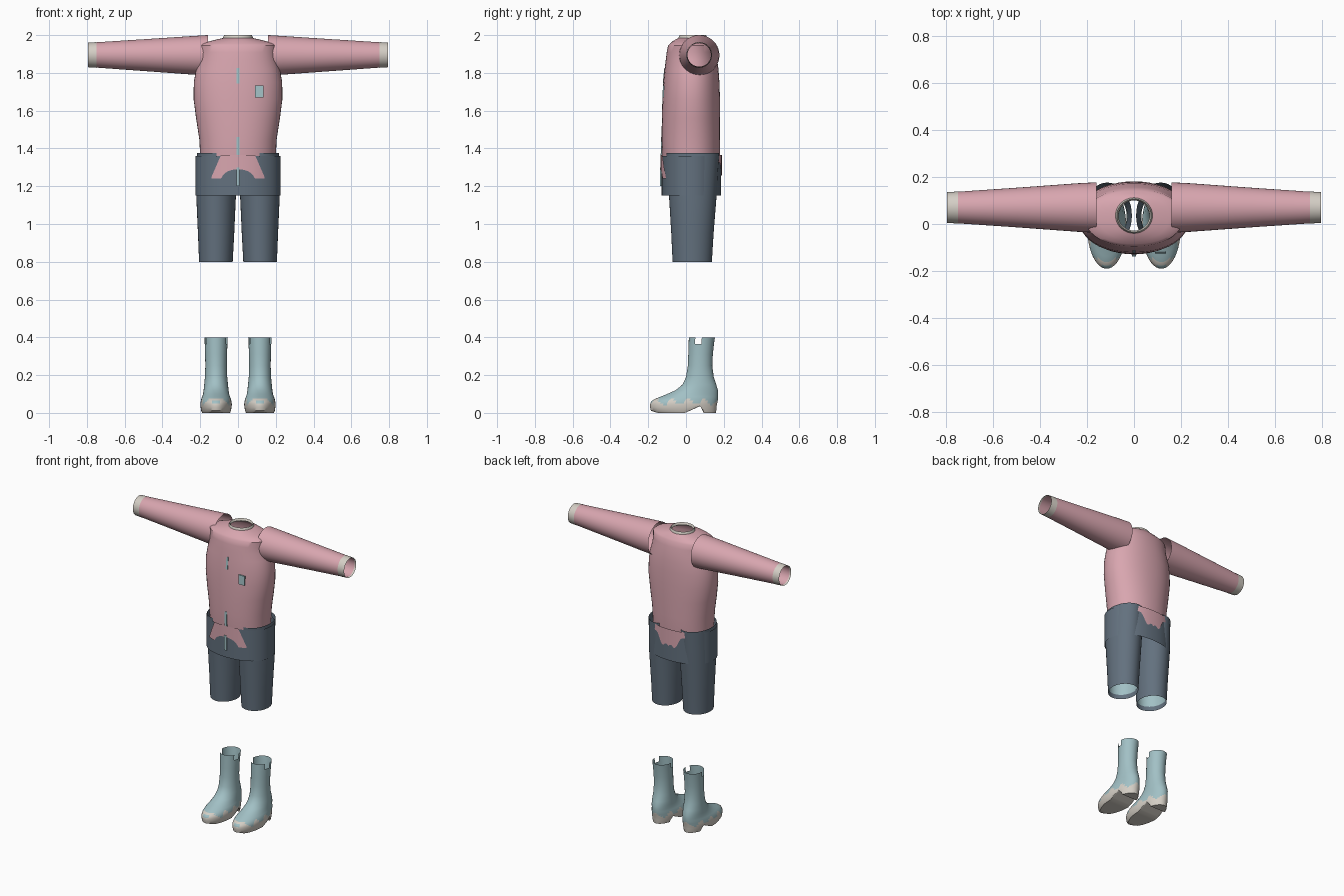
import bpy, bmesh, math

if "Cube" in bpy.data.objects:
    bpy.data.objects.remove(bpy.data.objects["Cube"])


def material(name, rgb):
    m = bpy.data.materials.new(name)
    m.diffuse_color = (*rgb, 1)
    m.use_nodes = True
    m.node_tree.nodes["Principled BSDF"].inputs["Base Color"].default_value = m.diffuse_color
    return m


PINK = material("pink_cloth", (0.69, 0.38, 0.43))
NAVY = material("slate_cloth", (0.125, 0.165, 0.21))
TEAL = material("pale_teal", (0.36, 0.53, 0.56))
BEIGE = material("warm_grey", (0.66, 0.62, 0.56))


def finish(bm, name, mats, angle=40):
    me = bpy.data.meshes.new(name)
    bm.to_mesh(me)
    bm.free()
    ob = bpy.data.objects.new(name, me)
    bpy.context.collection.objects.link(ob)
    for m in mats:
        me.materials.append(m)
    bpy.ops.object.select_all(action='DESELECT')
    ob.select_set(True)
    bpy.context.view_layer.objects.active = ob
    bpy.ops.object.shade_smooth_by_angle(angle=math.radians(angle))
    return ob


def oval(cx, cy, rx, ry, n, power=2.0):
    """Points of a superellipse; index 0 lies at +y."""
    pts = []
    for i in range(n):
        a = 2 * math.pi * i / n
        s, c = math.sin(a), math.cos(a)
        e = 2 / power
        pts.append((cx - math.copysign(abs(s) ** e, s) * rx,
                    cy + math.copysign(abs(c) ** e, c) * ry))
    return pts


def loft(rings, n=40, power=2.0, place=lambda x, y, z: (x, y, z)):
    """Open skin through rings of (z, cx, cy, rx, ry), listed from low to high."""
    bm = bmesh.new()
    rows = [[bm.verts.new(place(x, y, z)) for x, y in oval(cx, cy, rx, ry, n, power)]
            for z, cx, cy, rx, ry in rings]
    for a, b in zip(rows, rows[1:]):
        for i in range(n):
            j = (i + 1) % n
            bm.faces.new((a[i], a[j], b[j], b[i]))
    return bm, rows


# Shirt body: z, half width, front y, back y
BODY = [(1.24, 0.19, -0.118, 0.172), (1.36, 0.2, -0.127, 0.18), (1.45, 0.205, -0.129, 0.181),
        (1.56, 0.222, -0.128, 0.181), (1.66, 0.235, -0.125, 0.18), (1.75, 0.234, -0.12, 0.177),
        (1.82, 0.222, -0.113, 0.172), (1.87, 0.208, -0.107, 0.165), (1.91, 0.205, -0.102, 0.157),
        (1.945, 0.208, -0.095, 0.148), (1.955, 0.195, -0.085, 0.14), (1.968, 0.15, -0.07, 0.13),
        (1.98, 0.1, -0.05, 0.118), (1.985, 0.076, -0.038, 0.11)]
bm, _ = loft([(z, 0, (f + b) / 2, w, (b - f) / 2) for z, w, f, b in BODY], 48, 2.15)
finish(bm, "shirt_body", [PINK])

# Collar band
bm, _ = loft([(1.975, 0, 0.036, 0.08, 0.077), (1.99, 0, 0.036, 0.078, 0.075),
              (2.0, 0, 0.036, 0.073, 0.07), (1.985, 0, 0.036, 0.066, 0.064)])
finish(bm, "collar", [BEIGE], 60)

# Sleeves and cuffs run sideways
for s, side in ((-1, "right"), (1, "left")):
    def sideways(x, y, z):
        return (s * z, y, x)
    bm, _ = loft([(0.16, 1.893, 0.07, 0.107, 0.107), (0.24, 1.893, 0.07, 0.102, 0.103),
                  (0.5, 1.894, 0.07, 0.084, 0.084), (0.75, 1.895, 0.07, 0.067, 0.067)],
                 place=sideways)
    if s < 0:
        bmesh.ops.reverse_faces(bm, faces=bm.faces)
    bmesh.ops.reverse_faces(bm, faces=bm.faces)
    finish(bm, side + "_sleeve", [PINK])
    bm, _ = loft([(0.748, 1.895, 0.07, 0.068, 0.068), (0.795, 1.895, 0.07, 0.065, 0.065)],
                 place=sideways)
    if s > 0:
        bmesh.ops.reverse_faces(bm, faces=bm.faces)
    finish(bm, side + "_cuff", [BEIGE])
    # Pink lining so the sleeve opening reads as cloth
    bm, _ = loft([(0.7, 1.895, 0.07, 0.066, 0.066), (0.785, 1.895, 0.07, 0.062, 0.062)],
                 place=sideways)
    finish(bm, side + "_sleeve_lining", [PINK])

# Trouser hip band
HIP_RX, HIP_RY, HIP_Y, HIP_P = 0.225, 0.157, 0.028, 2.2
bm, _ = loft([(1.15, 0, HIP_Y, HIP_RX, HIP_RY), (1.25, 0, HIP_Y, HIP_RX, HIP_RY),
              (1.36, 0, HIP_Y, HIP_RX, HIP_RY)], 48, HIP_P)
finish(bm, "hip_band", [NAVY])

# Trouser legs with a pale inner lining
for s, side in ((-1, "right"), (1, "left")):
    bm, _ = loft([(0.8, s * 0.117, 0.033, 0.089, 0.104), (0.95, s * 0.116, 0.034, 0.096, 0.112),
                  (1.15, s * 0.116, 0.036, 0.105, 0.126), (1.375, s * 0.113, 0.036, 0.104, 0.14)])
    finish(bm, side + "_trouser_leg", [NAVY])
    bm, _ = loft([(0.83, s * 0.117, 0.033, 0.086, 0.101), (0.93, s * 0.116, 0.034, 0.09, 0.106)])
    finish(bm, side + "_leg_lining", [TEAL])


def hip_y(x, grow, direction):
    """Surface of the hip band, pushed outwards by grow."""
    t = min(1, abs(x) / (HIP_RX + grow))
    return HIP_Y + direction * (HIP_RY + grow) * (1 - t ** HIP_P) ** (1 / HIP_P)


def shirt_tail(name, width, direction, top, bottom):
    bm = bmesh.new()
    n, m, rows = 28, 4, []
    for i in range(n + 1):
        x = -width + 2 * width * i / n
        lo, hi = bottom(abs(x)), top(abs(x))
        rows.append([bm.verts.new((x, hip_y(x, 0.005, direction), lo + (hi - lo) * k / m))
                     for k in range(m + 1)])
    for a, b in zip(rows, rows[1:]):
        for k in range(m):
            f = (a[k], b[k], b[k + 1], a[k + 1])
            bm.faces.new(f if direction < 0 else f[::-1])
    finish(bm, name, [PINK])


# Shirt tails hanging over the hip band
shirt_tail("front_shirt_tail", 0.14, -1,
           lambda x: 1.365 - max(0, x - 0.09) * 2.3,
           lambda x: 1.24 if x > 0.085 else 1.24 + 0.05 * math.sqrt(1 - (x / 0.085) ** 2))
shirt_tail("back_shirt_tail", 0.13, 1, lambda x: 1.365,
           lambda x: 1.25 + max(0, x - 0.04) * 1.15 + 0.012 * math.sin(x * 90))


def plate(name, x0, x1, z0, z1, y0, y1, mat):
    """Thin front plate whose face is at y0 (bottom) and y1 (top)."""
    bm = bmesh.new()
    bmesh.ops.create_cube(bm, size=1)
    for v in bm.verts:
        up = v.co.z > 0
        y = (y1 if up else y0) + (0.008 if v.co.y > 0 else 0)
        v.co = (x1 if v.co.x > 0 else x0, y, z1 if up else z0)
    finish(bm, name, [mat])


# Zip pieces and chest patch
plate("upper_zip", -0.007, 0.007, 1.745, 1.825, -0.123, -0.115, TEAL)
plate("middle_zip", -0.008, 0.008, 1.355, 1.46, -0.134, -0.132, TEAL)
plate("lower_zip", -0.009, 0.009, 1.2, 1.3, -0.138, -0.138, TEAL)
plate("chest_patch", 0.09, 0.135, 1.67, 1.732, -0.125, -0.122, TEAL)

# Boot slices: z, front y, back y, half width
BOOT = [(0.0, -0.17, 0.158, 0.074), (0.012, -0.186, 0.16, 0.079), (0.03, -0.19, 0.162, 0.082),
        (0.04, -0.19, 0.163, 0.083), (0.05, -0.189, 0.165, 0.083), (0.058, -0.185, 0.166, 0.082),
        (0.066, -0.177, 0.168, 0.08), (0.075, -0.162, 0.169, 0.078), (0.085, -0.137, 0.17, 0.074),
        (0.1, -0.1, 0.17, 0.069), (0.12, -0.055, 0.169, 0.066), (0.15, -0.018, 0.16, 0.063),
        (0.19, 0.0, 0.147, 0.059), (0.25, 0.01, 0.139, 0.057), (0.31, 0.012, 0.142, 0.058),
        (0.365, 0.014, 0.148, 0.06), (0.4, 0.015, 0.153, 0.062)]


def arch(y):
    """Underside height: toe spring, raised instep, then the heel block."""
    if y < -0.15:
        return (-0.15 - y) * 0.3
    return max(0, y + 0.005) * 0.45 if y < 0.09 else 0


for s, side in ((-1, "right"), (1, "left")):
    n = 48
    bm, rows = loft([(z, s * 0.116, (f + b) / 2, w, (b - f) / 2) for z, f, b, w in BOOT], n)
    # Sole underside, then lift the instep
    low = rows[0]
    for i in range(n // 2):
        quad = [low[i], low[i + 1], low[(n - i - 1) % n], low[(n - i) % n]]
        bm.faces.new(list(dict.fromkeys(quad)))
    for k in range(4):
        for v in rows[k]:
            v.co.z = max(v.co.z, arch(v.co.y) + k * 0.001)
    # Jagged border between sole and upper
    for f in bm.faces:
        c = f.calc_center_median()
        edge = 0.06 + 0.017 * math.sin(c.y * 75 + 0.8)
        f.material_index = 1 if c.z < edge else 0
    # Notches in the sides of the shaft top
    notch = [f for f in bm.faces if f.calc_center_median().z > 0.37
             and 0.05 < f.calc_center_median().y < 0.085]
    bmesh.ops.delete(bm, geom=notch, context='FACES')
    finish(bm, side + "_boot", [TEAL, BEIGE])
